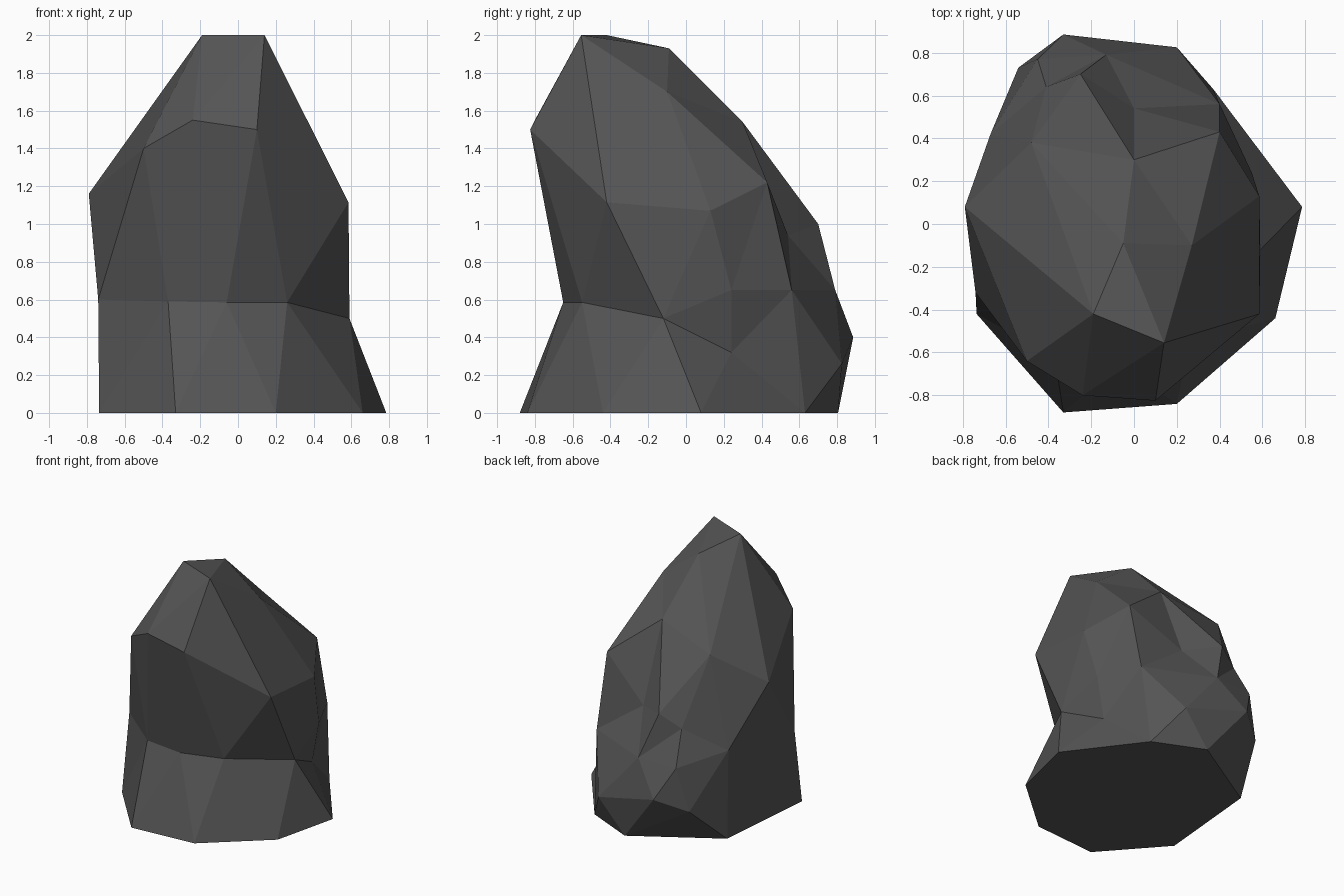
import bpy
import bmesh
from mathutils import Vector

# Remove the default cube only
default_cube = bpy.data.objects.get("Cube")
if default_cube:
    bpy.data.objects.remove(default_cube, do_unlink=True)


def make_material(name, colour):
    material = bpy.data.materials.new(name)
    material.use_nodes = True
    material.diffuse_color = colour
    shader = material.node_tree.nodes["Principled BSDF"]
    shader.inputs["Base Color"].default_value = colour
    shader.inputs["Roughness"].default_value = 0.9
    return material


def faceted_boulder(name, corners, core, material):
    """Wrap corners in triangles as seen from the core, keeping hollows."""
    mesh_builder = bmesh.new()
    place = {}
    for corner in corners:
        direction = (Vector(corner) - core).normalized()
        vert = mesh_builder.verts.new(direction)
        place[vert] = Vector(corner)
    bmesh.ops.convex_hull(mesh_builder, input=list(mesh_builder.verts))
    for vert, position in place.items():
        vert.co = position
    # Merge the flat underside into one face
    underside = [face for face in mesh_builder.faces
                 if all(vert.co.z < 0.001 for vert in face.verts)]
    if underside:
        bmesh.ops.dissolve_faces(mesh_builder, faces=underside)
    bmesh.ops.recalc_face_normals(mesh_builder, faces=list(mesh_builder.faces))
    mesh = bpy.data.meshes.new(name)
    mesh_builder.to_mesh(mesh)
    mesh_builder.free()
    mesh.materials.append(material)
    boulder = bpy.data.objects.new(name, mesh)
    bpy.context.collection.objects.link(boulder)
    return boulder


# Ground outline of the rock
footprint = [(-.735, -.42), (-.33, -.88), (.2, -.84), (.66, -.44),
             (.785, .08), (.37, .63), (-.02, .805), (-.66, .42)]
base = [(x, y, 0) for x, y in footprint]

# Pinched waist across the front and left side
waist = [(-.74, -.32, .6), (-.37, -.62, .59), (-.06, -.65, .585),
         (.26, -.55, .585), (.59, -.12, .5),
         (.55, .24, .65), (.49, .24, .32)]

# Knobbly bulge low on the back
back_bulge = [(.4, .56, .65), (.2, .825, .26), (-.13, .79, .65),
              (-.33, .885, .4), (-.54, .73, .3), (-.45, .77, .64),
              (-.67, .42, .71)]

# Overhanging shoulders
shoulders = [(-.79, .08, 1.16), (-.5, -.64, 1.4), (-.24, -.8, 1.55),
             (.1, -.825, 1.5), (.585, -.42, 1.115), (.585, .13, 1.07),
             (.4, .43, 1.22), (0, .54, .94), (-.25, .7, 1.0),
             (-.41, .64, .9), (-.48, .38, 1.41)]

# Narrow slanting crown
crown = [(-.19, -.42, 2), (.14, -.555, 2), (-.05, -.09, 1.93),
         (.27, -.1, 1.7), (0, .3, 1.54)]

dark_stone = make_material("dark stone grey", (.09, .09, .09, 1))
faceted_boulder("rock", base + waist + back_bulge + shoulders + crown,
                Vector((-.08, -.05, .8)), dark_stone)
